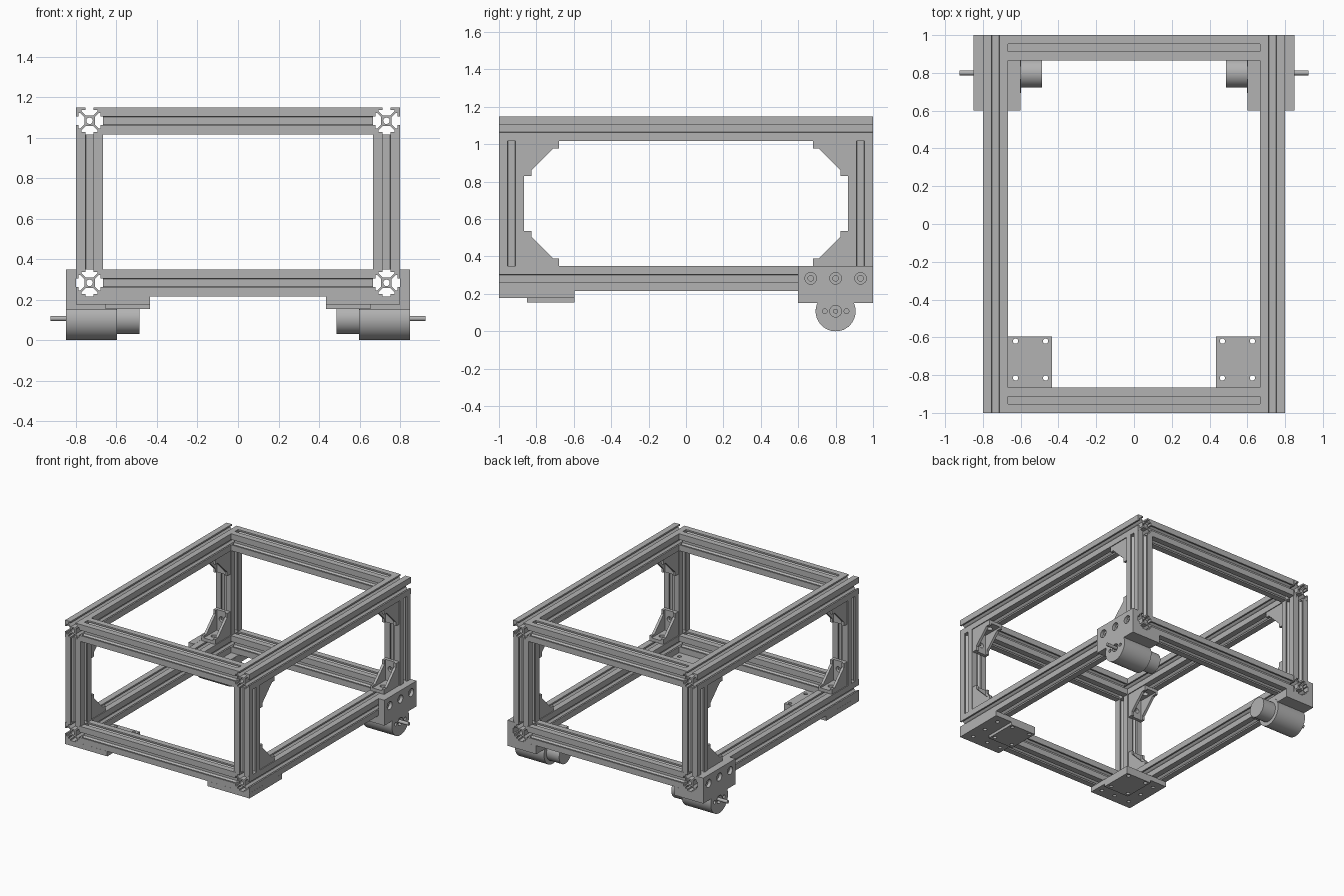
import bpy, bmesh, math

if "Cube" in bpy.data.objects:
    bpy.data.objects.remove(bpy.data.objects["Cube"], do_unlink=True)

grey = bpy.data.materials.new("aluminium_grey")
grey.use_nodes = True
colour = (0.45, 0.45, 0.45, 1)
grey.diffuse_color = colour
grey.node_tree.nodes["Principled BSDF"].inputs["Base Color"].default_value = colour

MM = 0.133 / 20                      # one millimetre of the bar profile
RAIL_X, BAR_Y, LOW_Z, TOP_Z = 0.733, 0.933, 0.283, 1.083
HALF = 0.0665
parts = []


def circle(u, v, r, n=32):
    return [(u + r * math.cos(math.tau * i / n), v + r * math.sin(math.tau * i / n))
            for i in range(n)]


def rect(u0, u1, v0, v1):
    return [(u0, v0), (u1, v0), (u1, v1), (u0, v1)]


def place(axis, u, v, t):
    return {"x": (t, u, v), "y": (u, t, v), "z": (u, v, t)}[axis]


def prism(name, axis, outline, t0, t1, holes=(), side=1):
    """Extrude an outline with holes along an axis; side=-1 mirrors it in x."""
    bm = bmesh.new()
    edges = []
    for loop in [outline, *holes]:
        vs = [bm.verts.new(place(axis, u, v, t0)) for u, v in loop]
        edges += [bm.edges.new((a, b)) for a, b in zip(vs, vs[1:] + vs[:1])]
    bmesh.ops.triangle_fill(bm, edges=edges, use_beauty=True)
    made = bmesh.ops.extrude_face_region(bm, geom=bm.faces[:], use_keep_orig=True)
    moved = [g for g in made["geom"] if isinstance(g, bmesh.types.BMVert)]
    bmesh.ops.translate(bm, verts=moved, vec=place(axis, 0, 0, t1 - t0))
    for vert in bm.verts:
        vert.co.x *= side
    bmesh.ops.recalc_face_normals(bm, faces=bm.faces[:])
    mesh = bpy.data.meshes.new(name)
    bm.to_mesh(mesh)
    bm.free()
    mesh.materials.append(grey)
    obj = bpy.data.objects.new(name, mesh)
    bpy.context.collection.objects.link(obj)
    parts.append(obj)


# Slotted bar profile: one side, turned four times
half_slot = [(3.1, 10), (3.1, 8.2), (5.8, 8.2), (5.8, 6.9), (2.8, 3.9)]
one_side = [(10, 10)] + half_slot + [(-x, y) for x, y in reversed(half_slot)]
profile = []
for turn in range(4):
    for x, y in one_side:
        for _ in range(turn):
            x, y = -y, x
        profile.append((x * MM, y * MM))


def bar(name, axis, u, v, t0, t1):
    prism(name, axis, [(u + a, v + b) for a, b in profile], t0, t1,
          [circle(u, v, 2.4 * MM, 24)])


# Frame
for level, z in (("lower", LOW_Z), ("upper", TOP_Z)):
    for side, s in (("left", 1), ("right", -1)):
        bar(f"{level}_{side}_rail", "y", s * RAIL_X, z, -1, 1)
    for end, s in (("front", -1), ("back", 1)):
        bar(f"{level}_{end}_crossbar", "x", s * BAR_Y, z, HALF - RAIL_X, RAIL_X - HALF)
for end, sy in (("front", -1), ("back", 1)):
    for side, sx in (("left", 1), ("right", -1)):
        bar(f"{end}_{side}_post", "z", sx * RAIL_X, sy * BAR_Y, LOW_Z + HALF, TOP_Z - HALF)

# Corner brackets: two cheek walls joined by two drilled flanges
LEG, TAB, WALL = 0.187, 0.04, 0.02
cheek = [(0, 0), (LEG, 0), (LEG, TAB), (0.155, TAB), (TAB, 0.155), (TAB, LEG), (0, LEG)]
X0, X1 = RAIL_X - 0.06, RAIL_X + 0.06


def bracket(name, sy, z0, sz, side):
    y0 = sy * (BAR_Y - HALF)
    wall = [(y0 - sy * u, z0 + sz * w) for u, w in cheek]
    prism(name + "_inner_cheek", "x", wall, X0, X0 + WALL, side=side)
    prism(name + "_outer_cheek", "x", wall, X1 - WALL, X1, side=side)
    inner = (X0 + WALL, X1 - WALL)
    prism(name + "_rail_flange", "z", rect(*inner, y0, y0 - sy * LEG), z0, z0 + sz * 0.025,
          [circle(RAIL_X, y0 - sy * 0.12, 0.02, 20)], side)
    prism(name + "_post_flange", "y", rect(*inner, z0, z0 + sz * LEG), y0, y0 - sy * 0.025,
          [circle(RAIL_X, z0 + sz * 0.12, 0.02, 20)], side)


for side, sx in (("left", 1), ("right", -1)):
    for end, sy in (("front", -1), ("back", 1)):
        bracket(f"lower_{end}_{side}_bracket", sy, LOW_Z + HALF, 1, sx)
        bracket(f"upper_{end}_{side}_bracket", sy, TOP_Z - HALF, -1, sx)

# Motor mounts and motors
MY, MZ, R = 0.8, 0.107, 0.107
start = math.asin((0.15 - MZ) / R)
lobe = []
for i in range(33):
    a = math.pi - start + i / 32 * (math.pi + 2 * start)
    lobe.append((MY + R * math.cos(a), MZ + R * math.sin(a)))
plate = [(0.6, 0.35), (0.6, 0.15)] + lobe + [(1, 0.15), (1, 0.35)]
bolt_y = (0.667, 0.8, 0.933)
motor_screws = [circle(MY + d, MZ, 0.013, 16) for d in (-0.058, 0.058)]
for side, s in (("left", 1), ("right", -1)):
    prism(f"{side}_mount_outer_plate", "x", plate, 0.825, 0.85,
          [circle(y, LOW_Z, 0.031) for y in bolt_y]
          + motor_screws + [circle(MY, MZ, 0.031)], s)
    prism(f"{side}_mount_inner_plate", "x", plate, 0.8, 0.825,
          [circle(y, LOW_Z, 0.015, 20) for y in bolt_y], s)
    prism(f"{side}_mount_shelf", "z", rect(0.6, 0.8, 0.6, 1), 0.15, LOW_Z - HALF, side=s)
    prism(f"{side}_gearbox", "x", circle(MY, MZ, R, 64), 0.597, 0.8, side=s)
    prism(f"{side}_motor", "x", circle(MY, MZ, 0.077, 48), 0.487, 0.597, side=s)
    prism(f"{side}_shaft", "x", circle(MY, MZ, 0.013, 20), 0.8, 0.925, side=s)

# Front caster plates: wide upper plate and a smaller pad beneath
pad_holes = [circle(x, y, 0.014, 20) for x in (0.468, 0.627) for y in (-0.815, -0.62)]
rail_holes = [circle(x, y, 0.014, 20)
              for x, y in ((0.733, -0.66), (0.733, -0.8), (0.733, -0.933), (0.6, -0.933), (0.48, -0.933))]
for side, s in (("left", 1), ("right", -1)):
    prism(f"{side}_caster_plate", "z", rect(0.435, 0.8, -1, -0.595), 0.177, LOW_Z - HALF,
          pad_holes + rail_holes, s)
    prism(f"{side}_caster_pad", "z", rect(0.435, 0.655, -0.85, -0.595), 0.155, 0.177,
          pad_holes, s)

# Smooth round walls, keep hard edges
bpy.ops.object.select_all(action="DESELECT")
for obj in parts:
    obj.select_set(True)
bpy.context.view_layer.objects.active = parts[0]
bpy.ops.object.shade_smooth_by_angle(angle=math.radians(30))
